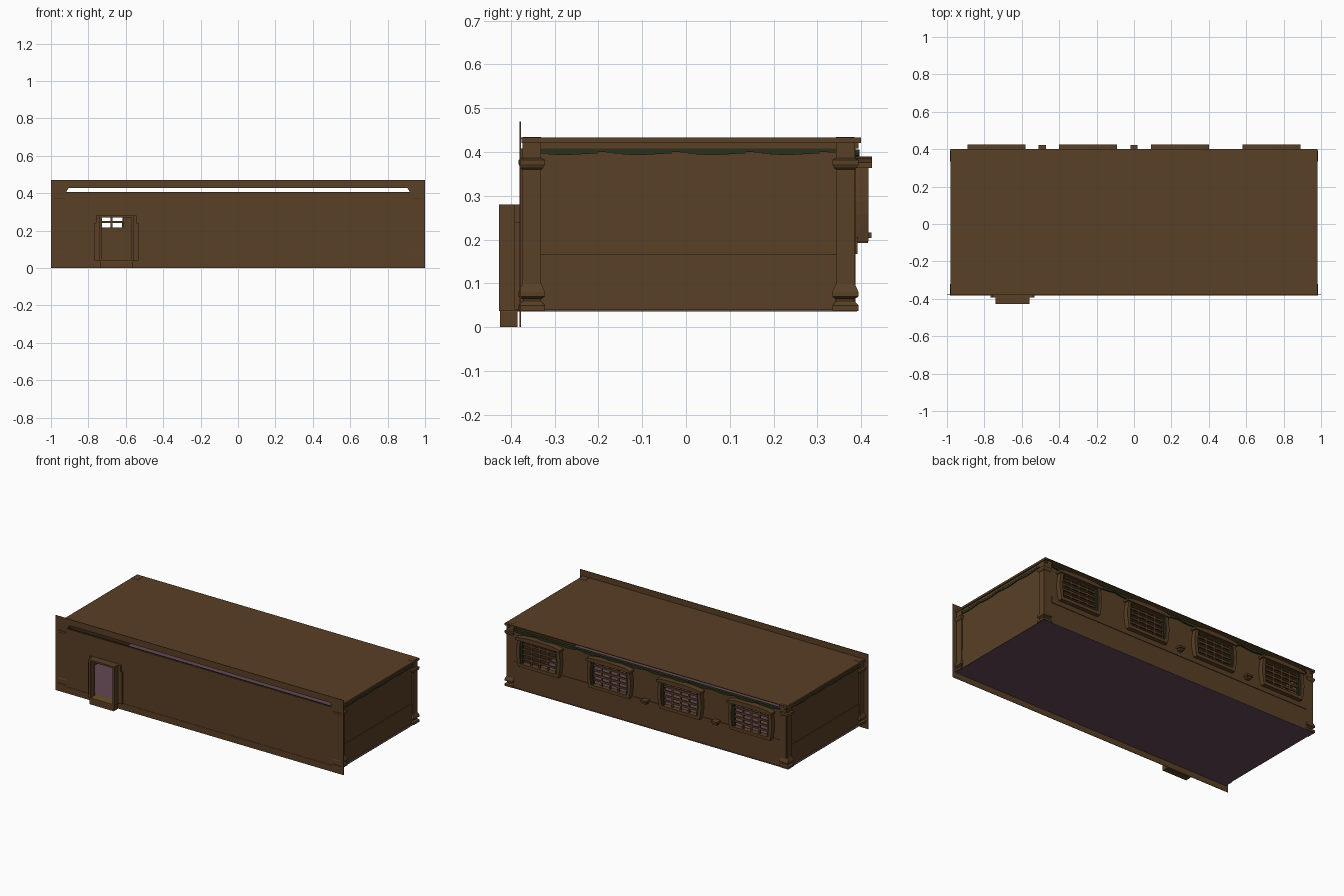
import bpy, bmesh, math

if "Cube" in bpy.data.objects:
    bpy.data.objects.remove(bpy.data.objects["Cube"])


def material(name, rgb):
    m = bpy.data.materials.new(name)
    m.diffuse_color = (*rgb, 1)
    m.use_nodes = True
    m.node_tree.nodes["Principled BSDF"].inputs["Base Color"].default_value = m.diffuse_color
    return m


WOOD = material("brown wood", (0.100, 0.050, 0.019))
FLOOR = material("mauve floor", (0.125, 0.065, 0.090))
GREEN = material("dark green trim", (0.024, 0.030, 0.010))
OCHRE = material("ochre step", (0.150, 0.080, 0.022))


def finish(name, bm, mat):
    bmesh.ops.recalc_face_normals(bm, faces=bm.faces[:])
    me = bpy.data.meshes.new(name)
    bm.to_mesh(me)
    bm.free()
    me.materials.append(mat)
    ob = bpy.data.objects.new(name, me)
    bpy.context.collection.objects.link(ob)
    return ob


def add_box(bm, x0, x1, y0, y1, z0, z1):
    r = bmesh.ops.create_cube(bm, size=1)
    for v in r["verts"]:
        v.co = ((x0 + x1) / 2 + v.co.x * (x1 - x0),
                (y0 + y1) / 2 + v.co.y * (y1 - y0),
                (z0 + z1) / 2 + v.co.z * (z1 - z0))


def boxes(name, mat, *dims):
    bm = bmesh.new()
    for d in dims:
        add_box(bm, *d)
    return finish(name, bm, mat)


def add_prism(bm, pts, y0, y1):
    """Extrude an x-z outline along y."""
    a = [bm.verts.new((x, y0, z)) for x, z in pts]
    b = [bm.verts.new((x, y1, z)) for x, z in pts]
    bm.faces.new(a)
    bm.faces.new(b[::-1])
    for i in range(len(pts)):
        j = (i + 1) % len(pts)
        bm.faces.new((a[i], b[i], b[j], a[j]))


# floor and roof
boxes("floor", FLOOR, (-0.98, 0.98, -0.377, 0.39, 0.036, 0.040))
boxes("roof", WOOD, (-0.98, 0.98, -0.377, 0.40, 0.429, 0.433))

# front wall: thin sheet with a doorway and a long slit under the roof
F0, F1 = -0.380, -0.377
DX0, DX1 = -0.735, -0.565
boxes("front_wall", WOOD,
      (-1, DX0, F0, F1, 0, 0.405),
      (DX1, 1, F0, F1, 0, 0.405),
      (DX0, DX1, F0, F1, 0.28, 0.405),
      (DX0, DX1, F0, F1, 0, 0.037),
      (-1, 1, F0, F1, 0.43, 0.47))
bm = bmesh.new()
for s in (-1, 1):
    add_prism(bm, [(s, 0.405), (s * 0.92, 0.405), (s * 0.905, 0.43), (s, 0.43)], F0, F1)
finish("slit_ends", bm, WOOD)
boxes("front_skirting", WOOD, (DX1 + 0.03, 0.93, -0.382, F0, 0.037, 0.041),
      (-0.93, DX0 - 0.03, -0.382, F0, 0.037, 0.041))
boxes("front_inner_frieze", GREEN, (-0.96, 0.93, F1, -0.368, 0.390, 0.407))

# door alcove: jambs, lintel, surround and step
boxes("door_alcove", WOOD,
      (DX0 - 0.005, DX0 + 0.008, -0.427, F0, 0.037, 0.28),
      (DX1 - 0.008, DX1 + 0.005, -0.427, F0, 0.037, 0.28),
      (DX0 - 0.005, DX1 + 0.005, -0.427, F0, 0.270, 0.28))
boxes("door_surround", WOOD,
      (-0.768, DX0, -0.392, F0, 0.04, 0.24),
      (DX1, -0.532, -0.392, F0, 0.04, 0.24),
      (-0.758, DX0, -0.392, F0, 0.24, 0.28),
      (DX1, -0.542, -0.392, F0, 0.24, 0.28))
boxes("step", WOOD, (DX0, DX1, -0.425, -0.385, 0, 0.036))
boxes("step_top", OCHRE, (DX0, DX1, -0.425, -0.37, 0.036, 0.041))

# side walls with wainscot panel, cornice and scalloped frieze
for s, side in ((-1, "left"), (1, "right")):
    def X(a, b):
        return tuple(sorted((s * a, s * b)))
    boxes(side + "_wall", WOOD, (*X(0.960, 0.966), -0.377, 0.386, 0.037, 0.408))
    boxes(side + "_wainscot", WOOD, (*X(0.966, 0.970), -0.333, 0.342, 0.039, 0.167))
    boxes(side + "_cornice", WOOD,
          (*X(0.955, 0.972), -0.372, 0.394, 0.408, 0.420),
          (*X(0.955, 0.980), -0.375, 0.400, 0.420, 0.430))
    bm = bmesh.new()
    n = 36
    for i in range(n):
        y = -0.333 + i * 0.675 / n
        drop = 0.008 + 0.007 * abs(math.sin(i * math.pi / 9 + 0.6))
        add_box(bm, *X(0.957, 0.971), y, y + 0.675 / n, 0.408 - drop, 0.408)
    finish(side + "_frieze", bm, GREEN)

# back wall, pierced by four windows
WIN = (-0.735, -0.245, 0.245, 0.735)
B0, B1, HW = 0.381, 0.387, 0.125
parts = [(-0.966, 0.966, B0, B1, 0.037, 0.215),
         (-0.966, 0.966, B0, B1, 0.368, 0.405),
         (-0.966, -0.92, B0, B1, 0.405, 0.43),
         (0.92, 0.966, B0, B1, 0.405, 0.43)]
edges = [-0.966] + [c + s * HW for c in WIN for s in (-1, 1)] + [0.966]
for i in range(0, len(edges), 2):
    parts.append((edges[i], edges[i + 1], B0, B1, 0.215, 0.368))
boxes("back_wall", WOOD, *parts)
boxes("back_wall_upper_facing", WOOD, (-0.925, 0.925, B1, 0.391, 0.167, 0.206))
bm = bmesh.new()
n = 108
for i in range(n):
    x = -0.925 + i * 1.85 / n
    drop = 0.008 + 0.009 * abs(math.sin(i * math.pi / 9))
    add_box(bm, x, x + 1.85 / n, 0.378, 0.396, 0.406 - drop, 0.406)
finish("back_frieze", bm, GREEN)

# windows: bowed jambs, sill, hood, curtains and glazing bars
for k, c in enumerate(WIN):
    bm = bmesh.new()
    cur = bmesh.new()
    for s in (-1, 1):
        def bow(base, amount):
            return [(c + s * (base + amount * math.sin(math.pi * t / 6)),
                     0.198 + 0.180 * t / 6) for t in range(7)]
        add_prism(bm, bow(0.140, 0.012) + bow(0.122, 0.008)[::-1], B0, 0.417)
        add_prism(cur, bow(0.126, 0.008) + bow(0.113, 0.004)[::-1], 0.389, 0.409)
    add_box(bm, c - 0.14, c + 0.14, B0, 0.417, 0.196, 0.216)
    add_box(bm, c - 0.14, c + 0.14, B0, 0.417, 0.358, 0.376)
    # hood, arched along its top
    arch = [(c + 0.155 * (1 - t / 4), 0.376 + 0.014 * math.sin(math.pi * t / 8) ** 0.5)
            for t in range(9)]
    add_prism(bm, [(c - 0.155, 0.363), (c + 0.155, 0.363)] + arch, B1, 0.425)
    finish("window_frame_%d" % (k + 1), bm, WOOD)
    finish("curtains_%d" % (k + 1), cur, GREEN)
    bars = [(c + i * 0.058 - 0.005, c + i * 0.058 + 0.005, 0.396, 0.404, 0.21, 0.365)
            for i in (-1, 0, 1)]
    bars += [(c - 0.122, c + 0.122, 0.396, 0.404, z - 0.006, z + 0.006)
             for z in (0.246, 0.276, 0.306, 0.336)]
    boxes("window_bars_%d" % (k + 1), WOOD, *bars)

# wall brackets between windows
for k, x in enumerate((-0.49, 0.0)):
    boxes("wall_bracket_%d" % (k + 1), WOOD,
          (x - 0.02, x + 0.02, B1, 0.423, 0.204, 0.216),
          (x - 0.013, x + 0.013, B1, 0.416, 0.192, 0.204))

# square corner pillars from a stepped profile (half width, height)
PROFILE = [(0.030, 0.037), (0.030, 0.050), (0.020, 0.060), (0.020, 0.064),
           (0.030, 0.070), (0.030, 0.080), (0.021, 0.100), (0.021, 0.360),
           (0.026, 0.364), (0.030, 0.372), (0.030, 0.382), (0.021, 0.386),
           (0.021, 0.434)]
for sx, side in ((-1, "left"), (1, "right")):
    for cy, end in ((-0.352, "front"), (0.364, "back")):
        bm = bmesh.new()
        rings = [[bm.verts.new((sx * 0.955 + a * w, cy + b * w, z))
                  for a, b in ((-1, -1), (1, -1), (1, 1), (-1, 1))]
                 for w, z in PROFILE]
        for lo, hi in zip(rings, rings[1:]):
            for i in range(4):
                j = (i + 1) % 4
                bm.faces.new((lo[i], lo[j], hi[j], hi[i]))
        bm.faces.new(rings[0][::-1])
        bm.faces.new(rings[-1])
        finish("%s_%s_pillar" % (end, side), bm, WOOD)
